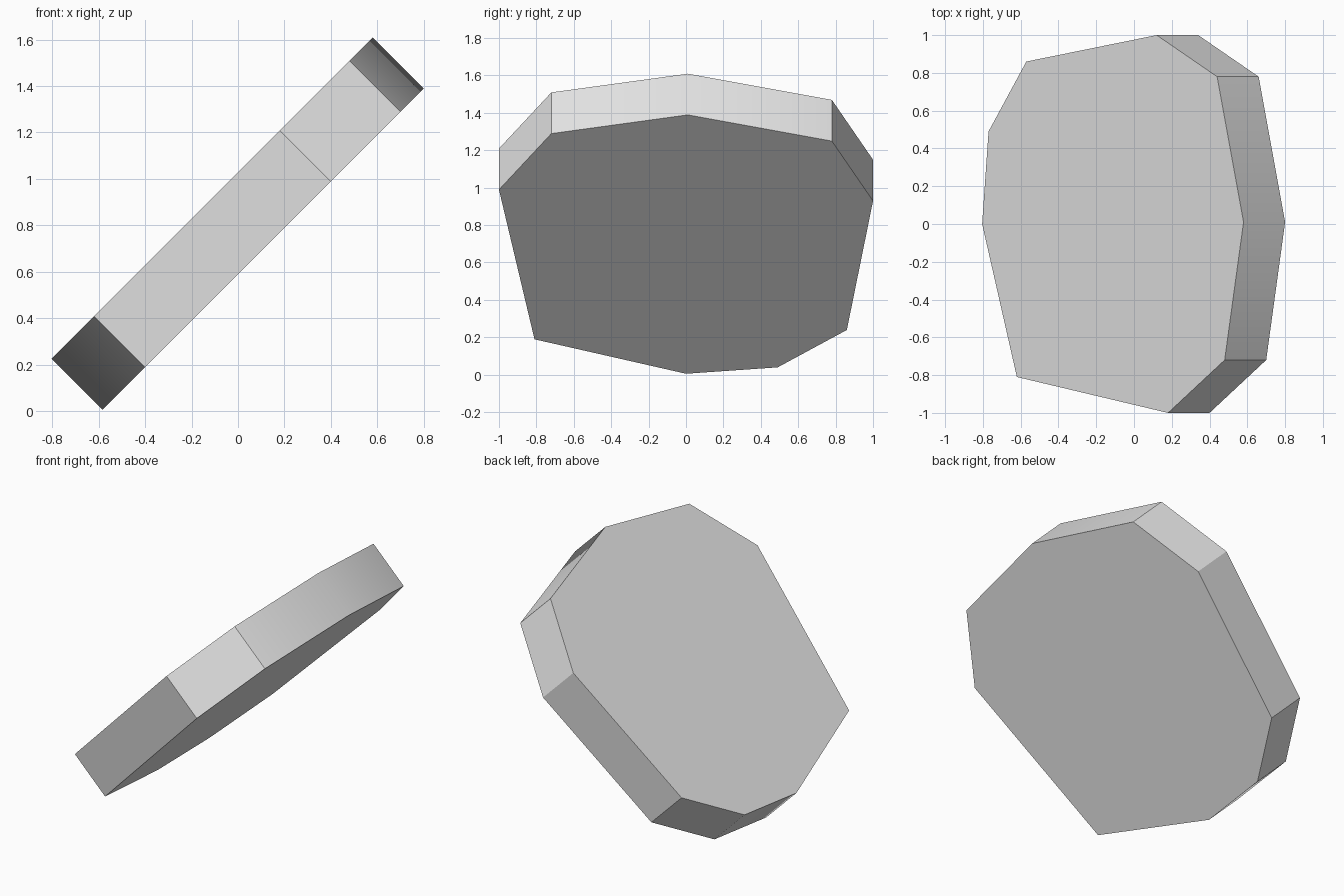
import bpy, bmesh, math
from mathutils import Vector

cube = bpy.data.objects.get("Cube")
if cube:
    bpy.data.objects.remove(cube, do_unlink=True)

# Material
grey = bpy.data.materials.new("light_grey")
grey.use_nodes = True
colour = (0.8, 0.8, 0.8, 1.0)
grey.diffuse_color = colour
grey.node_tree.nodes["Principled BSDF"].inputs["Base Color"].default_value = colour

# Plan outline of the sloping upper face, counter-clockwise
outline = [(0.12, 1.0), (-0.57, 0.86), (-0.77, 0.49), (-0.804, 0.0),
           (-0.62, -0.81), (0.18, -1.0), (0.48, -0.72), (0.58, 0.01), (0.44, 0.78)]
RISE = 1.029
THICKNESS = Vector((0.22, 0, -0.22))

# Tilted slab: face on the 45 degree plane, extruded along its normal
bm = bmesh.new()
upper = [bm.verts.new((x, y, x + RISE)) for x, y in outline]
face = bm.faces.new(upper)
result = bmesh.ops.extrude_face_region(bm, geom=[face], use_keep_orig=True)
lower = [v for v in result["geom"] if isinstance(v, bmesh.types.BMVert)]
bmesh.ops.translate(bm, verts=lower, vec=THICKNESS)
bmesh.ops.recalc_face_normals(bm, faces=bm.faces)
mesh = bpy.data.meshes.new("stone_slab")
bm.to_mesh(mesh)
bm.free()

slab = bpy.data.objects.new("stone_slab", mesh)
bpy.context.collection.objects.link(slab)
mesh.materials.append(grey)

# Soft shading across the shallow rim corners only
bpy.ops.object.select_all(action='DESELECT')
slab.select_set(True)
bpy.context.view_layer.objects.active = slab
bpy.ops.object.shade_smooth_by_angle(angle=math.radians(30))
